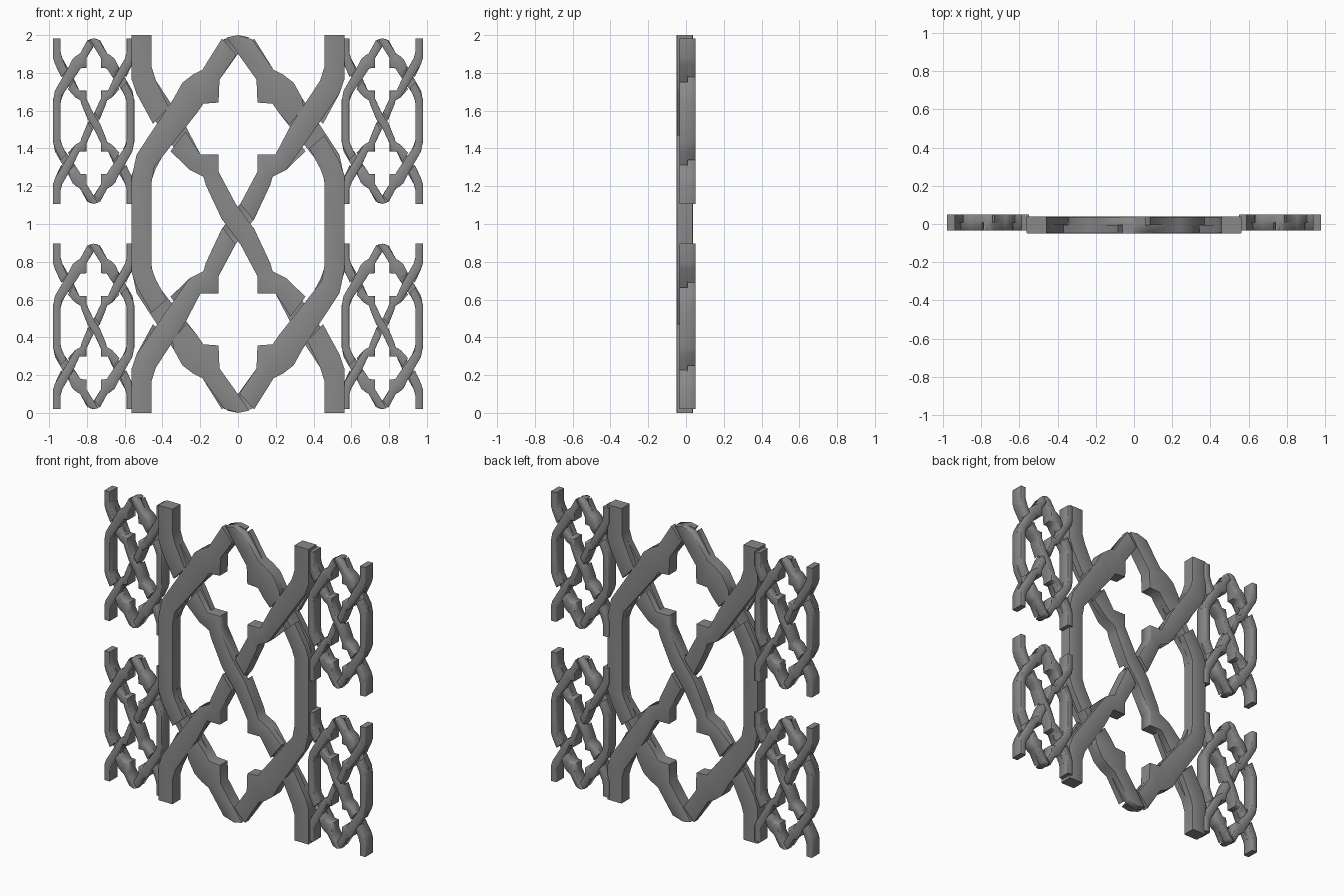
import bpy, math

if "Cube" in bpy.data.objects:
    bpy.data.objects.remove(bpy.data.objects["Cube"])

# Strand outlines about the panel centre: each row is one cross-line (x, z) -> (x, z)
STUB = [(-.563, 1, -.457, 1), (-.563, .765, -.457, .83),
        (-.537, .69, -.437, .765), (-.45, .53, -.368, .62)]
MIDDLE = [(-.357, .385, -.278, .49), (-.257, .288, -.198, .367),
          (-.183, .25, -.103, .367), (-.17, .205, -.103, .277),
          (-.087, .028, -.013, .108)]
SIDE = [(-.085, .982, -.008, .897), (-.188, .817, -.098, .764),
        (-.24, .79, -.103, .643), (-.294, .749, -.183, .637),
        (-.341, .664, -.22, .584), (-.537, .367, -.442, .304),
        (-.563, .245, -.457, .224), (-.563, -.258, -.457, -.232),
        (-.537, -.332, -.437, -.29), (-.458, -.47, -.378, -.4)]
OVER = [(.457, 1, .563, 1), (.457, .83, .563, .765), (.435, .76, .537, .69),
        (.278, .52, .357, .43), (.198, .367, .257, .288),
        (.103, .367, .183, .25), (.103, .277, .17, .205),
        (.013, .108, .082, .018)]
APEX = [(-.06, .988, .0, 1), (.003, .897, .075, .978), (.098, .764, .188, .817),
        (.103, .643, .24, .79), (.183, .637, .294, .749),
        (.22, .584, .341, .664), (.272, .526, .347, .617)]

# Box strand profile, softened by smooth shading: (fraction across, fraction of depth)
PROFILE = [(0, 0), (0, .94), (.06, 1), (.94, 1), (1, .94), (1, 0)]

GREY = bpy.data.materials.new("dark_grey")
GREY.diffuse_color = (.25, .25, .25, 1)
GREY.use_nodes = True
GREY.node_tree.nodes["Principled BSDF"].inputs["Base Color"].default_value = GREY.diffuse_color


def turned(rows):
    """Half turn in the panel plane."""
    return [tuple(-v for v in r) for r in rows]


# The centre strand is its own half turn
CENTRE = MIDDLE + [(-c, -d, -a, -b) for a, b, c, d in reversed(MIDDLE)]
PIECES = [CENTRE]
for p in (STUB, SIDE, OVER, APEX):
    PIECES += [p, turned(p)]


def lattice(name, cx, cy, cz, sx, sz, depth):
    verts, faces = [], []
    n = len(PROFILE)
    # front relief, then the same relief turned to face the back
    for s in (1, -1):
        for rows in PIECES:
            base = len(verts)
            for ax, az, bx, bz in rows:
                for t, h in PROFILE:
                    x = ax + (bx - ax) * t
                    z = az + (bz - az) * t
                    verts.append((s * x * sx, -s * h * depth, z * sz))
            for i in range(len(rows) - 1):
                for j in range(n - 1):
                    k = base + i * n + j
                    faces.append((k, k + n, k + n + 1, k + 1))
            last = base + (len(rows) - 1) * n
            faces.append(tuple(range(base, base + n)))
            faces.append(tuple(range(last + n - 1, last - 1, -1)))
    me = bpy.data.meshes.new(name)
    me.from_pydata(verts, [], faces)
    me.update()
    me.materials.append(GREY)
    ob = bpy.data.objects.new(name, me)
    ob.location = (cx, cy, cz)
    bpy.context.collection.objects.link(ob)
    bpy.ops.object.select_all(action='DESELECT')
    ob.select_set(True)
    bpy.context.view_layer.objects.active = ob
    bpy.ops.object.shade_smooth_by_angle(angle=math.radians(60))


# Large middle panel and four small side panels
lattice("large_lattice", 0, -.006, 1, 1, 1, .044)
for side, x in (("left", -.764), ("right", .764)):
    for level, z in (("lower", .458), ("upper", 1.545)):
        lattice(f"{level}_{side}_lattice", x, .0075, z, .382, .438, .0425)
